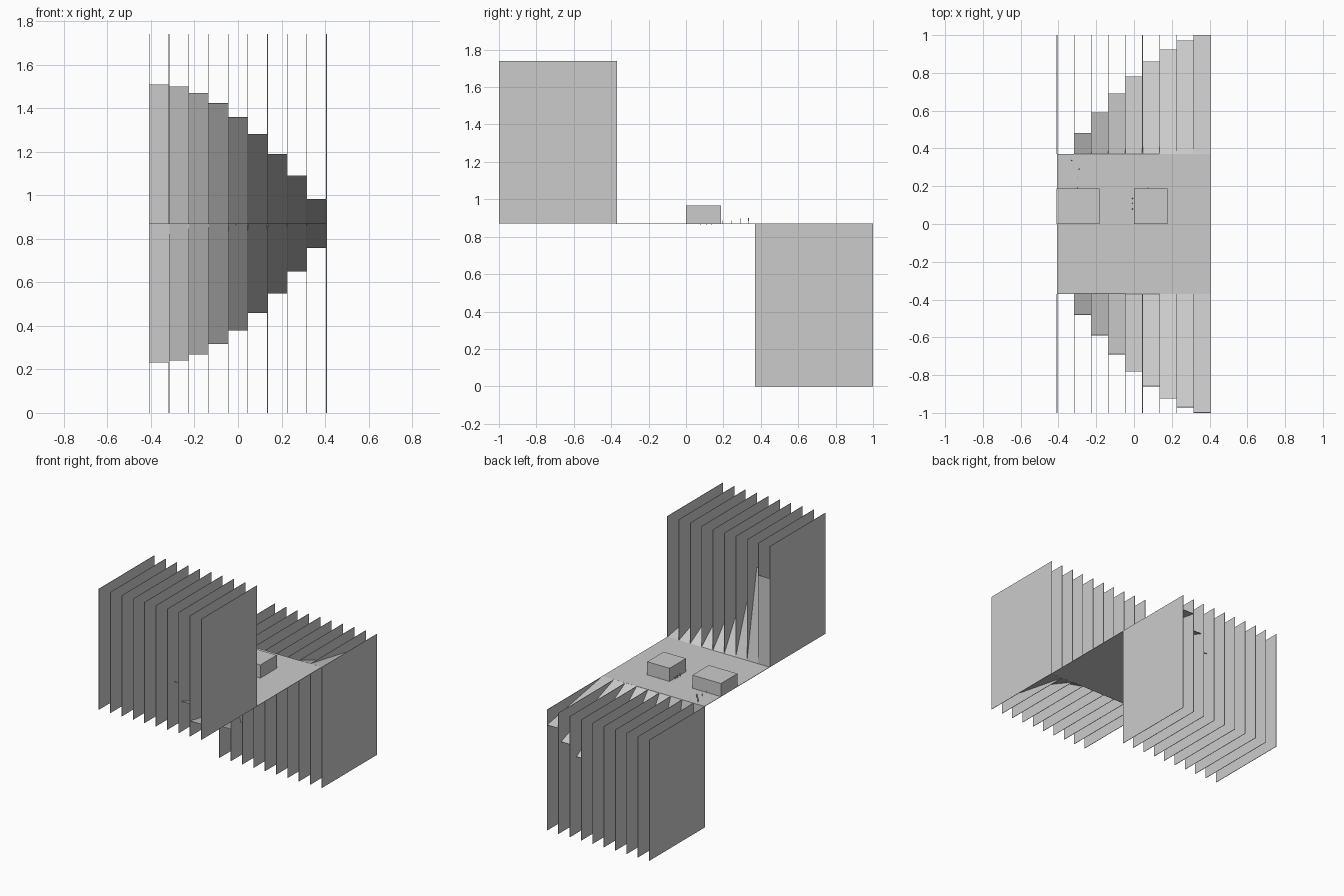
import bpy, math
from mathutils import Matrix, Vector

if "Cube" in bpy.data.objects:
    bpy.data.objects.remove(bpy.data.objects["Cube"])

T = 0.003            # sheet thickness
FLOOR = 0.87         # deck height
HINGE = 0.37         # where the strips leave the deck
LENGTH = 0.639       # strip length
X0, STEP = -0.4075, 0.0905


def box(name, lo, hi, matrix=None):
    """Axis-aligned box between two corners, optionally transformed."""
    lo, hi = Vector(lo), Vector(hi)
    bpy.ops.mesh.primitive_cube_add(size=1)
    ob = bpy.context.object
    ob.name = name
    size = hi - lo
    m = Matrix.Translation((lo + hi) / 2) @ Matrix.Diagonal((*size, 1))
    ob.data.transform(matrix @ m if matrix else m)
    return ob


# Deck
box("deck", (X0, -HINGE, FLOOR - T / 2), (-X0, HINGE, FLOOR + T / 2))

# The front half rises above the deck, the back half is the same turned 180 degrees about x
turn = Matrix.Translation((0, 0, FLOOR)) @ Matrix.Rotation(math.pi, 4, 'X')
for side, m in (("front", turn), ("back", Matrix.Translation((0, 0, FLOOR)))):
    # Vertical fins
    for i in range(10):
        x = X0 + i * STEP
        box(f"{side}_fin", (x - T / 2, HINGE, -FLOOR), (x + T / 2, 1.0, 0), m)
    # Strips fanning from vertical to nearly flat
    for i in range(9):
        x = X0 + i * STEP
        swing = (Matrix.Translation((0, HINGE, 0))
                 @ Matrix.Rotation(-math.radians(90 - 10 * i), 4, 'X'))
        box(f"{side}_strip", (x, 0, -T / 2), (x + STEP, LENGTH, T / 2), m @ swing)

# Two small pavilions on the deck
box("edge_pavilion", (-0.409, 0, FLOOR), (-0.182, 0.187, 0.966))
box("middle_pavilion", (0, 0, FLOOR), (0.178, 0.187, 0.966))


def figure(x, y, h, z=FLOOR):
    """Tiny scale figure: two legs, torso and head."""
    w = h * 0.13
    for s in (-1, 1):
        box("figure_leg", (x + s * w * 0.6 - w * 0.4, y - w * 0.4, z),
            (x + s * w * 0.6 + w * 0.4, y + w * 0.4, z + h * 0.48))
    box("figure_torso", (x - w, y - w * 0.6, z + h * 0.48), (x + w, y + w * 0.6, z + h * 0.84))
    bpy.ops.mesh.primitive_uv_sphere_add(segments=8, ring_count=6, radius=h * 0.09,
                                         location=(x, y, z + h * 0.91))
    bpy.context.object.name = "figure_head"


# Scale figures by the pavilions
for x, y, h in ((-0.29, 0.29, 0.03), (-0.33, 0.335, 0.03), (-0.30, 0.245, 0.016),
                (-0.30, 0.193, 0.016), (0.074, 0.193, 0.016)):
    figure(x, y, h)
for y in (0.08, 0.11, 0.135):
    figure(-0.008, y, 0.028, FLOOR - 0.008)
